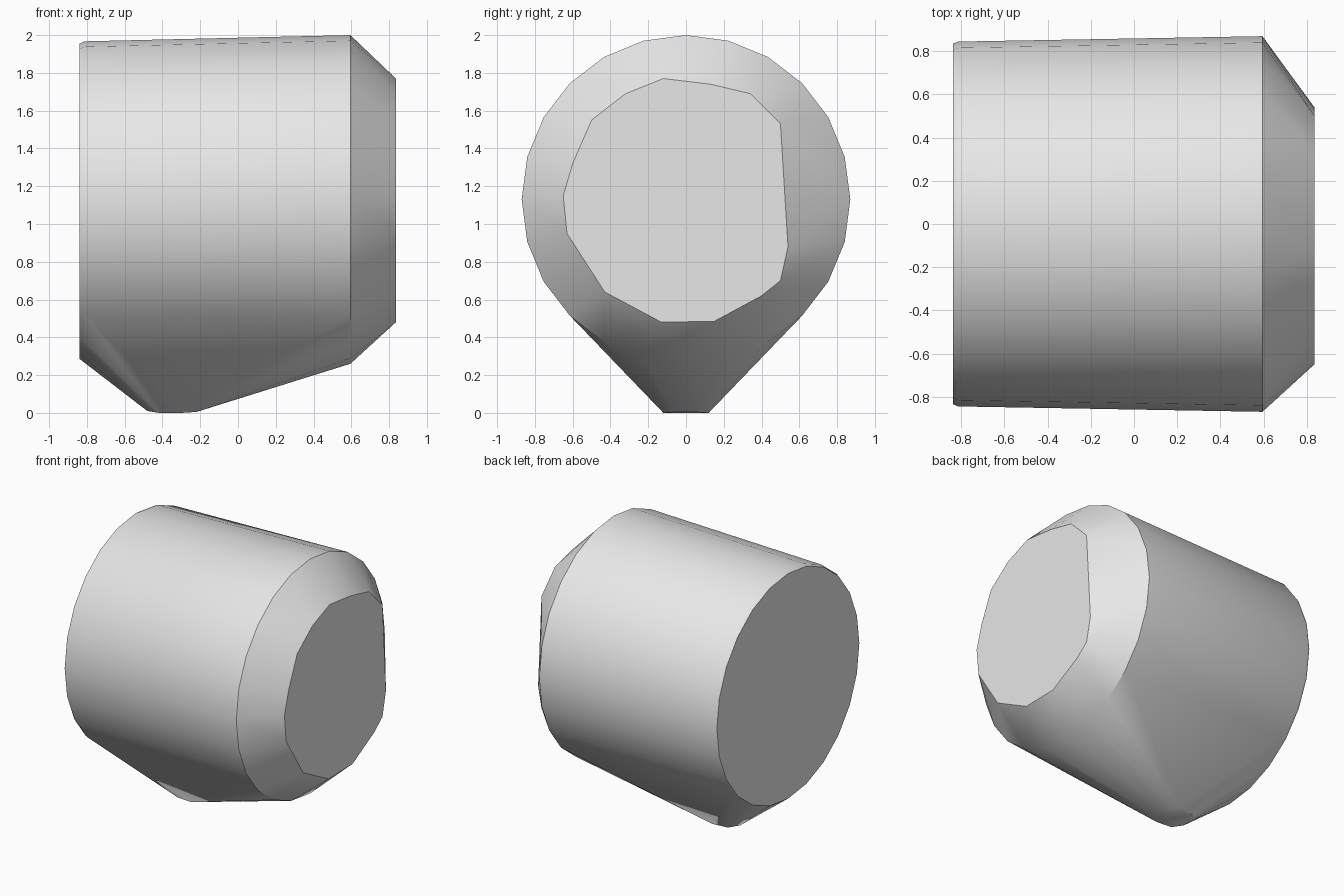
import bpy, bmesh
from math import cos, sin, pi, radians
from mathutils import Vector

cube = bpy.data.objects.get("Cube")
if cube:
    bpy.data.objects.remove(cube, do_unlink=True)

grey = bpy.data.materials.new("plain_grey")
grey.use_nodes = True
colour = (0.8, 0.8, 0.8, 1)
grey.diffuse_color = colour
grey.node_tree.nodes["Principled BSDF"].inputs["Base Color"].default_value = colour


def ring(x, radius, z, count):
    """Points of an upright circle facing along x."""
    steps = [2 * pi * i / count for i in range(count)]
    return [(x, radius * sin(a), z + radius * cos(a)) for a in steps]


# Drum: slightly tapered, with a thin bevel around the flat back
points = ring(0.595, 0.87, 1.13, 24)
points += ring(-0.815, 0.845, 1.122, 24)
points += ring(-0.838, 0.835, 1.12, 24)

# Flat front plate, cut straight along one side
plate = [(-0.12, 1.77), (0.13, 1.74), (0.34, 1.69), (0.5, 1.53), (0.54, 0.88),
         (0.5, 0.7), (0.4, 0.62), (0.15, 0.485), (-0.13, 0.48), (-0.43, 0.64),
         (-0.63, 0.95), (-0.65, 1.15), (-0.6, 1.32), (-0.5, 1.55), (-0.32, 1.69)]
points += [(0.836, y, z) for y, z in plate]

# Blunt foot under the drum
for side in (-1, 1):
    points += [(-0.48, side * 0.05, 0.01), (-0.42, side * 0.11, 0),
               (-0.3, side * 0.12, 0), (-0.22, side * 0.06, 0.005)]

# Wrap everything in one tight skin
bm = bmesh.new()
for p in points:
    bm.verts.new(Vector(p))
hull = bmesh.ops.convex_hull(bm, input=bm.verts[:])
spare = {g for g in hull["geom_interior"] + hull["geom_unused"]
         if isinstance(g, bmesh.types.BMVert)}
bmesh.ops.delete(bm, geom=list(spare), context="VERTS")
bmesh.ops.dissolve_limit(bm, angle_limit=radians(1), verts=bm.verts[:], edges=bm.edges[:])
bmesh.ops.recalc_face_normals(bm, faces=bm.faces[:])
mesh = bpy.data.meshes.new("tapered_body")
bm.to_mesh(mesh)
bm.free()
mesh.materials.append(grey)
body = bpy.data.objects.new("tapered_body", mesh)
bpy.context.collection.objects.link(body)

bpy.ops.object.select_all(action="DESELECT")
body.select_set(True)
bpy.context.view_layer.objects.active = body
bpy.ops.object.shade_smooth_by_angle(angle=radians(30))
